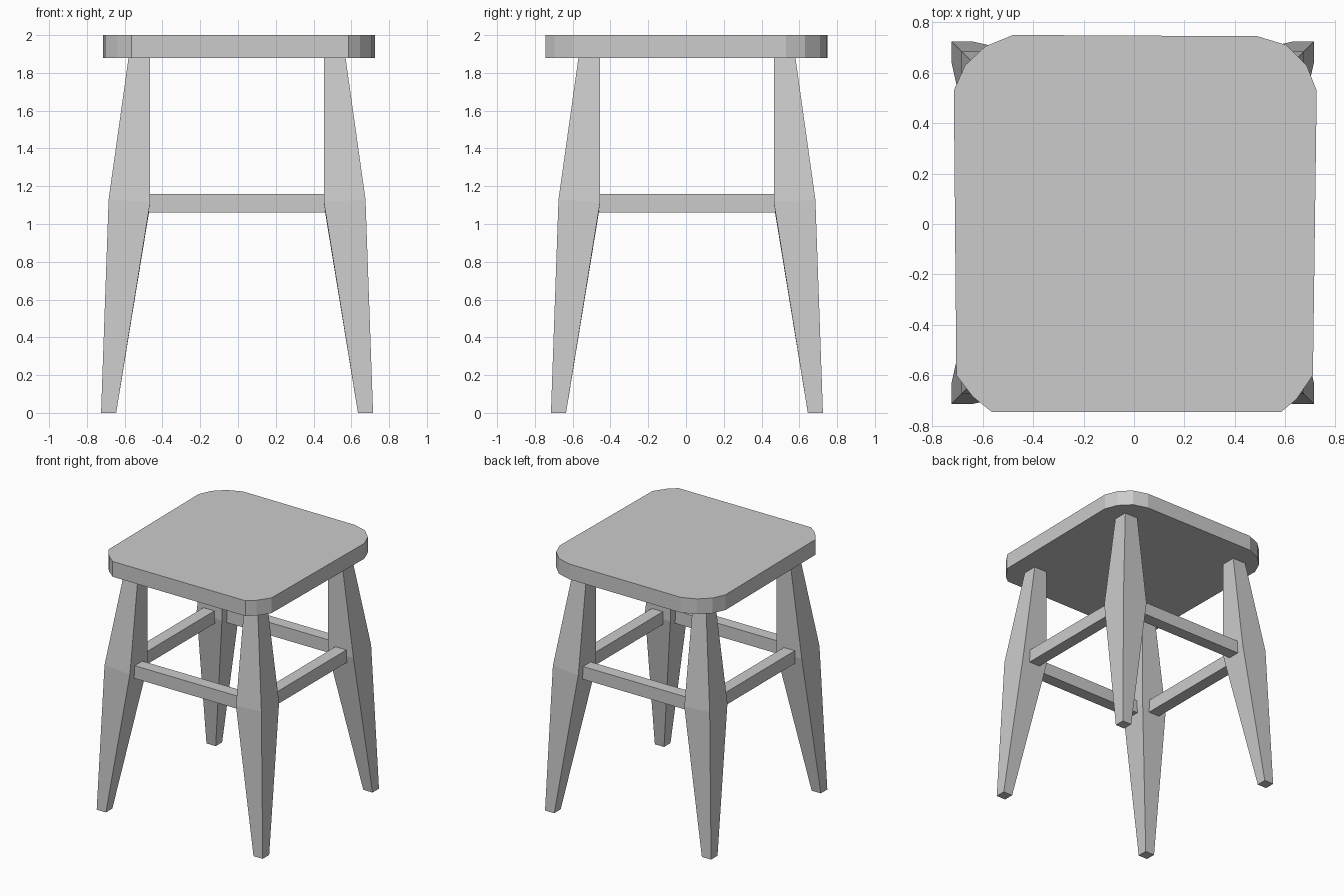
import bpy
import bmesh

cube = bpy.data.objects.get("Cube")
if cube:
    bpy.data.objects.remove(cube, do_unlink=True)

grey = bpy.data.materials.new("plain grey")
grey.use_nodes = True
colour = (0.6, 0.6, 0.6, 1)
grey.diffuse_color = colour
grey.node_tree.nodes["Principled BSDF"].inputs["Base Color"].default_value = colour

# The leg frame sits very slightly off the seat centre
OFF_X, OFF_Y = -0.005, 0.005


def loft(name, rings):
    """Skin a stack of equal-length rings and cap both ends."""
    bm = bmesh.new()
    loops = [[bm.verts.new(p) for p in ring] for ring in rings]
    n = len(loops[0])
    for low, high in zip(loops, loops[1:]):
        for i in range(n):
            j = (i + 1) % n
            bm.faces.new((low[i], low[j], high[j], high[i]))
    bm.faces.new(loops[0][::-1])
    bm.faces.new(loops[-1])
    bmesh.ops.recalc_face_normals(bm, faces=bm.faces)
    mesh = bpy.data.meshes.new(name)
    bm.to_mesh(mesh)
    bm.free()
    mesh.materials.append(grey)
    obj = bpy.data.objects.new(name, mesh)
    bpy.context.collection.objects.link(obj)
    return obj


def box(name, x0, x1, y0, y1, z0, z1):
    base = [(x0, y0), (x1, y0), (x1, y1), (x0, y1)]
    return loft(name, [[(x + OFF_X, y + OFF_Y, z) for x, y in base] for z in (z0, z1)])


# Seat: thick slab with hand-cut rounded corners
outline = [
    (-0.565, -0.745), (0.585, -0.745), (0.645, -0.695), (0.71, -0.60),
    (0.725, 0.53), (0.685, 0.63), (0.605, 0.71), (0.49, 0.745),
    (-0.48, 0.75), (-0.59, 0.705), (-0.67, 0.63), (-0.715, 0.53),
    (-0.705, -0.60), (-0.64, -0.685),
]
loft("seat", [[(x, y, z) for x, y in outline] for z in (1.88, 2.0)])

# Legs: square section, widest at the rails, as inner, outer, inner z, outer z
sections = [(0.64, 0.72, 0, 0), (0.46, 0.68, 1.10, 1.13), (0.46, 0.573, 1.89, 1.89)]
for sx, side in ((-1, "right"), (1, "left")):
    for sy, end in ((-1, "front"), (1, "back")):
        rings = []
        for a, b, za, zb in sections:
            mid = (za + zb) / 2
            corners = [(a, a, za), (b, a, mid), (b, b, zb), (a, b, mid)]
            rings.append([(sx * x + OFF_X, sy * y + OFF_Y, z) for x, y, z in corners])
        loft(f"{end}_{side}_leg", rings)

# Rails joining neighbouring legs
INNER, OUTER, REACH = 0.525, 0.62, 0.465
for s, end, side in ((-1, "front", "right"), (1, "back", "left")):
    lo, hi = sorted((s * INNER, s * OUTER))
    box(f"{end}_rail", -REACH, REACH, lo, hi, 1.06, 1.16)
    box(f"{side}_rail", lo, hi, -REACH, REACH, 1.06, 1.16)
